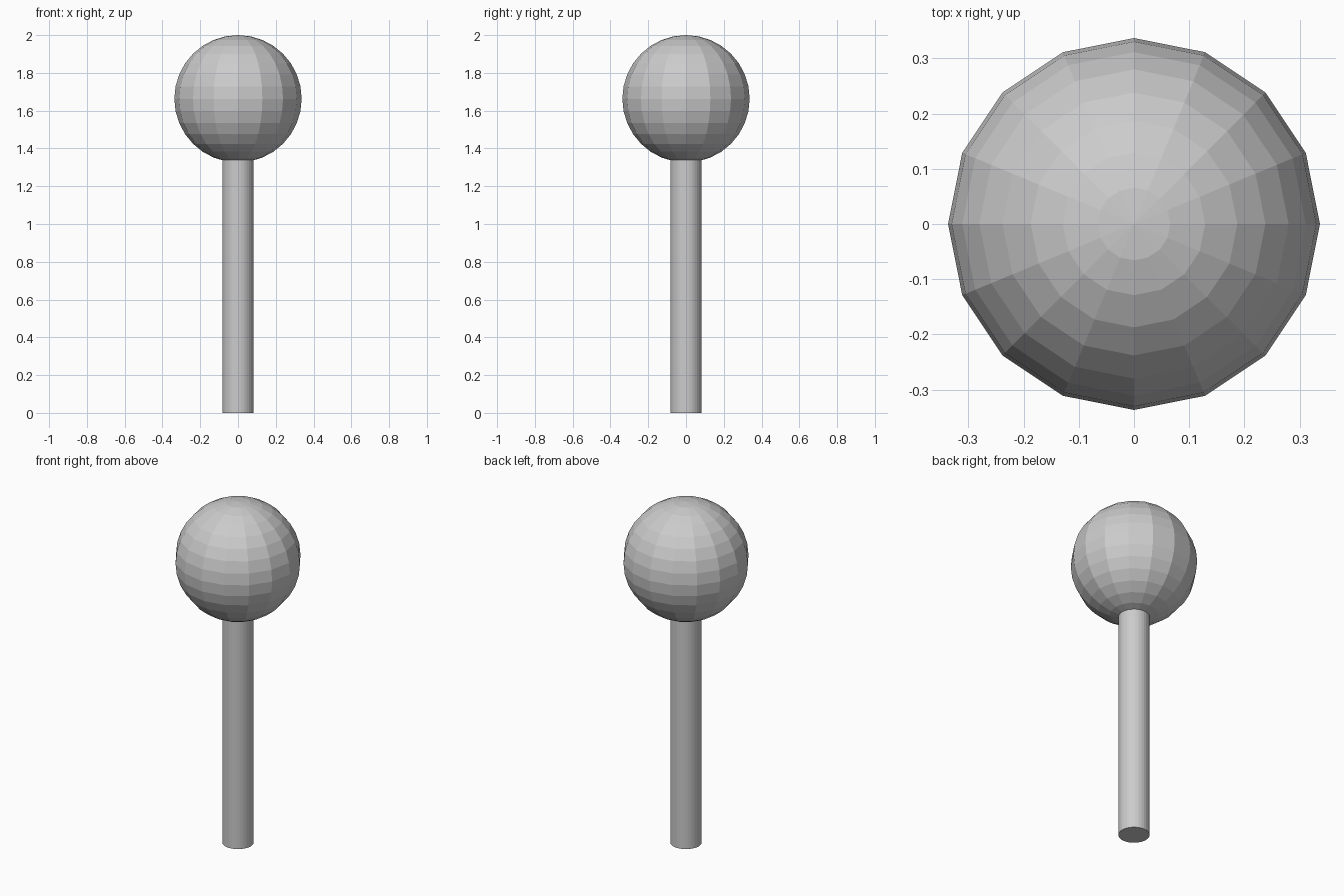
import bpy

if "Cube" in bpy.data.objects:
    bpy.data.objects.remove(bpy.data.objects["Cube"])

BALL_RADIUS = 0.337
STICK_RADIUS = 0.083
STICK_TOP = 1.36  # ends just inside the ball

# Round stick, standing on the floor
bpy.ops.mesh.primitive_cylinder_add(
    vertices=32, radius=STICK_RADIUS, depth=STICK_TOP,
    location=(0, 0, STICK_TOP / 2))
bpy.context.object.name = "stick"

# Faceted ball on top
bpy.ops.mesh.primitive_uv_sphere_add(
    segments=16, ring_count=16, radius=BALL_RADIUS,
    location=(0, 0, 2.0 - BALL_RADIUS))
bpy.context.object.name = "ball"
